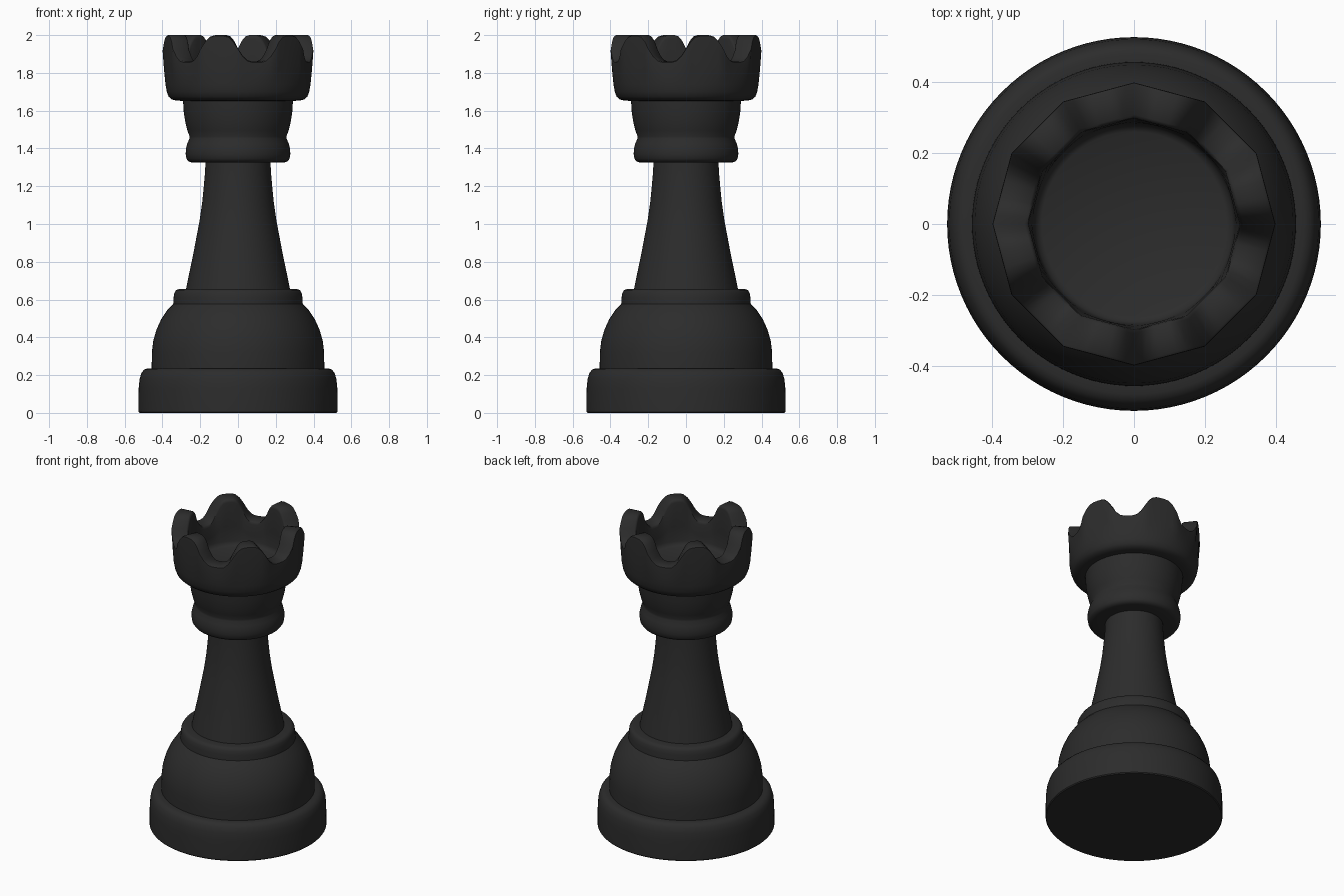
import bpy, bmesh, math

SEG = 96
BATTLEMENTS = 6
WAVE = 0.07

black = bpy.data.materials.new("black")
black.diffuse_color = (0.025, 0.025, 0.025, 1)


def lathe(name, profile):
    """Revolve (radius, z, k) points; k blends in the wavy, 12-sided rim."""
    bm = bmesh.new()
    rings = []
    for p in profile:
        r, z, k = p if len(p) == 3 else (*p, 0)
        ring = []
        for i in range(SEG):
            a = 2 * math.pi * i / SEG
            s = math.cos(BATTLEMENTS * (a - math.pi / 12))
            h = z + k * WAVE * math.sin(math.pi / 2 * s)
            off = a % (math.pi / 6) - math.pi / 12
            poly = math.cos(math.pi / 12) / math.cos(off)
            rr = r * (1 + k * (poly - 1))
            ring.append(bm.verts.new((rr * math.cos(a), rr * math.sin(a), h)))
        rings.append(ring)
    for lo, hi in zip(rings, rings[1:]):
        for i in range(SEG):
            j = (i + 1) % SEG
            bm.faces.new((lo[i], lo[j], hi[j], hi[i]))
    bmesh.ops.remove_doubles(bm, verts=bm.verts, dist=1e-5)
    mesh = bpy.data.meshes.new(name)
    bm.to_mesh(mesh)
    bm.free()
    mesh.materials.append(black)
    ob = bpy.data.objects.new(name, mesh)
    bpy.context.collection.objects.link(ob)
    bpy.ops.object.select_all(action='DESELECT')
    ob.select_set(True)
    bpy.context.view_layer.objects.active = ob
    bpy.ops.object.shade_smooth_by_angle(angle=math.radians(40))
    return ob


# Round foot with softened upper edge
lathe("foot", [(0, 0), (0.522, 0), (0.527, 0.006), (0.526, 0.13), (0.521, 0.18),
               (0.511, 0.212), (0.497, 0.229), (0.48, 0.235), (0.457, 0.236)])

# Domed shoulder with a small collar on top
lathe("shoulder", [(0.457, 0.236), (0.456, 0.32), (0.449, 0.38), (0.432, 0.44),
                   (0.407, 0.495), (0.375, 0.543), (0.343, 0.576), (0.341, 0.61),
                   (0.337, 0.635), (0.328, 0.65), (0.315, 0.655), (0.275, 0.656)])

# Tapering stem
lathe("stem", [(0.275, 0.656), (0.258, 0.74), (0.239, 0.83), (0.22, 0.93), (0.203, 1.02),
               (0.19, 1.11), (0.181, 1.2), (0.175, 1.27), (0.172, 1.325)])

# Neck ring and flared cup under the crown
lathe("neck", [(0.172, 1.325), (0.245, 1.326), (0.263, 1.332), (0.273, 1.346),
               (0.277, 1.37), (0.276, 1.395), (0.269, 1.425), (0.257, 1.452),
               (0.256, 1.463), (0.268, 1.495), (0.279, 1.54), (0.287, 1.59), (0.291, 1.652)])

# Hollow crown with six wavy battlements
lathe("crown", [(0.291, 1.652), (0.325, 1.653), (0.35, 1.659), (0.367, 1.674),
                (0.377, 1.70), (0.384, 1.74), (0.391, 1.81, 0.4), (0.399, 1.915, 1),
                (0.398, 1.925, 1), (0.391, 1.93, 1), (0.309, 1.93, 1), (0.301, 1.924, 1),
                (0.298, 1.912, 1), (0.288, 1.80, 0.4), (0.283, 1.73), (0.276, 1.71),
                (0.26, 1.70), (0, 1.70)])
